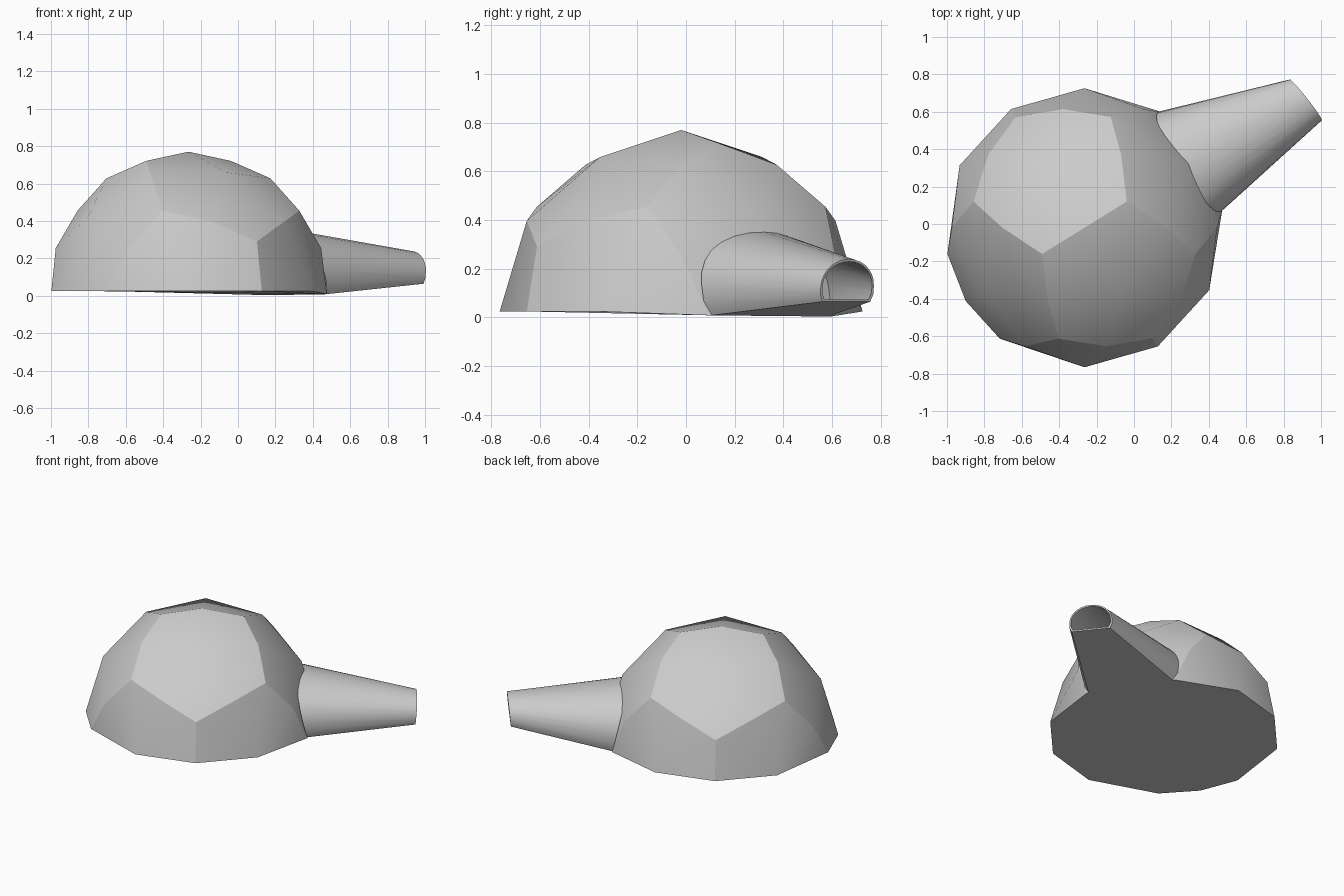
import bpy, bmesh, math
from itertools import combinations
from mathutils import Vector

if "Cube" in bpy.data.objects:
    bpy.data.objects.remove(bpy.data.objects["Cube"])

R = 0.746
CENTRE = Vector((-0.265, -0.02, 0.024))
CORNER_A = Vector((0.475, 0.095, 0.008))   # tunnel foot, front side
CORNER_B = Vector((0.16, 0.595, 0.003))    # tunnel foot, back side


def finish(bm, name):
    bmesh.ops.recalc_face_normals(bm, faces=bm.faces[:])
    mesh = bpy.data.meshes.new(name)
    bm.to_mesh(mesh)
    bm.free()
    ob = bpy.data.objects.new(name, mesh)
    bpy.context.collection.objects.link(ob)
    return ob


# Panel centres: icosahedron directions with one axis along y
centres = [Vector((0, 1, 0)), Vector((0, -1, 0))]
for k in range(5):
    a = math.radians(72 * k)
    v = Vector((-2 * math.cos(a), 1, 2 * math.sin(a))) / math.sqrt(5)
    centres += [v, -v]


def near(i, j):
    return centres[i].dot(centres[j]) > 0.4


# Dome: twelve-sided ball of pentagon panels, each split into triangles, top half only
bm = bmesh.new()
cache = {}


def vert(ids):
    if ids not in cache:
        d = sum((centres[i] for i in ids), Vector()).normalized()
        cache[ids] = bm.verts.new(CENTRE + d * R)
    return cache[ids]


for tri in combinations(range(12), 3):
    if not all(near(i, j) for i, j in combinations(tri, 2)):
        continue
    for pair in combinations(tri, 2):
        for one in pair:
            d = sum((centres[i] for i in tri + pair + (one,)), Vector())
            if d.z > 1e-4:
                f = bm.faces.new([vert((one,)), vert(pair), vert(tri)])
                f.smooth = True
for ids, v in cache.items():
    if len(ids) == 3:
        for e in v.link_edges:
            o = e.other_vert(v)
            if any(o == w for k, w in cache.items() if len(k) == 2):
                e.smooth = False
# Floor under the dome
rim = [e for e in bm.edges if e.is_boundary]
for e in rim:
    e.smooth = False
for corner in (CORNER_A, CORNER_B):
    rim_verts = {v for e in rim for v in e.verts}
    min(rim_verts, key=lambda v: (v.co - corner).length).co = corner
for f in bmesh.ops.contextual_create(bm, geom=rim)["faces"]:
    f.smooth = False
finish(bm, "dome")


# Entrance tunnel: tapered arch with a thin wall, open at the mouth
def section(a, b, height, lean, shrink):
    mid, half = (a + b) / 2, (a - b) / 2
    w = half.length
    pts = [(-0.9, 0), (-1, 0.17)]
    pts += [(-math.cos(math.pi * i / 14), 0.36 + 0.64 * math.sin(math.pi * i / 14))
            for i in range(15)]
    pts += [(1, 0.17), (0.9, 0)]
    ring = []
    for u, h in pts:
        u *= 1 - shrink / w
        h = shrink / height + h * (1 - 2 * shrink / height)
        ring.append(mid + half * u + Vector((0, 0, h * height)) + lean * h)
    return ring


back = (CORNER_A + (CORNER_A - CORNER_B) * 0.03, CORNER_B - (CORNER_A - CORNER_B) * 0.03,
        0.352, Vector((-0.07, -0.045, 0)))
mouth = (Vector((1.0, 0.55, 0.064)), Vector((0.828, 0.768, 0.064)),
         0.175, Vector((0.012, 0.012, 0)))
bm = bmesh.new()
rings = [[bm.verts.new(p) for p in section(*end, s)]
         for end, s in ((back, 0), (mouth, 0), (mouth, 0.01), (back, 0.01))]
for r0, r1 in zip(rings, rings[1:]):
    n = len(r0)
    for i in range(n):
        bm.faces.new([r0[i], r0[(i + 1) % n], r1[(i + 1) % n], r1[i]])
tunnel = finish(bm, "entrance_tunnel")
bpy.context.view_layer.objects.active = tunnel
tunnel.select_set(True)
bpy.ops.object.shade_smooth_by_angle(angle=math.radians(35))
